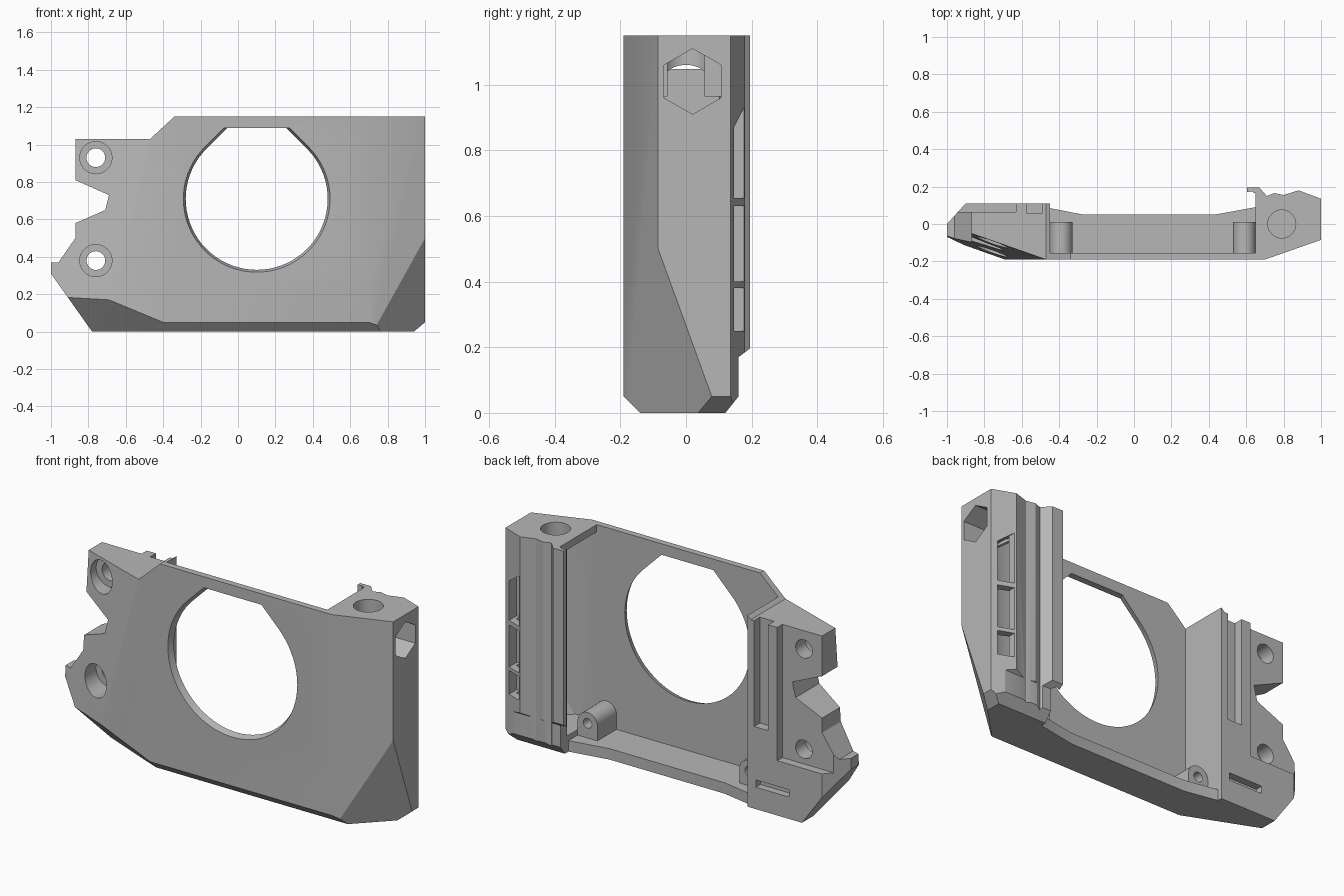
import bpy, bmesh, math
from mathutils import Vector, Matrix

old = bpy.data.objects.get("Cube")
if old:
    bpy.data.objects.remove(old, do_unlink=True)

grey = bpy.data.materials.new("plain grey")
grey.use_nodes = True
GREY = (0.47, 0.47, 0.47, 1)
grey.diffuse_color = GREY
grey.node_tree.nodes["Principled BSDF"].inputs["Base Color"].default_value = GREY


def make_object(name, bm):
    bmesh.ops.recalc_face_normals(bm, faces=bm.faces)
    mesh = bpy.data.meshes.new(name)
    bm.to_mesh(mesh)
    bm.free()
    mesh.materials.append(grey)
    ob = bpy.data.objects.new(name, mesh)
    bpy.context.collection.objects.link(ob)
    return ob


def prism(name, profile, axis, start, end, end_profile=None):
    """Extrude a 2D profile along an axis, optionally lofting to a second one."""
    place = {"x": lambda p, d: (d, *p),
             "y": lambda p, d: (p[0], d, p[1]),
             "z": lambda p, d: (*p, d)}[axis]
    bm = bmesh.new()
    a = [bm.verts.new(place(p, start)) for p in profile]
    b = [bm.verts.new(place(p, end)) for p in end_profile or profile]
    bm.faces.new(a)
    bm.faces.new(b[::-1])
    for i in range(len(a)):
        j = (i + 1) % len(a)
        bm.faces.new((a[i], a[j], b[j], b[i]))
    return make_object(name, bm)


def box(name, x, y, z):
    return prism(name, [(x[0], y[0]), (x[1], y[0]), (x[1], y[1]), (x[0], y[1])], "z", *z)


def arc(cx, cy, r, n=48, a0=0, a1=360, closed=True):
    steps = n if closed else n - 1
    return [(cx + r * math.cos(math.radians(a0 + (a1 - a0) * i / steps)),
             cy + r * math.sin(math.radians(a0 + (a1 - a0) * i / steps))) for i in range(n)]


def half_space(p, q, r, outside):
    """Large block lying on the plane p-q-r, on the side of the given point."""
    p, q, r = Vector(p), Vector(q), Vector(r)
    n = (q - p).cross(r - p).normalized()
    if n.dot(Vector(outside) - p) < 0:
        n.negate()
    bm = bmesh.new()
    bmesh.ops.create_cube(bm, size=4)
    turn = n.to_track_quat("Z", "Y").to_matrix().to_4x4()
    bmesh.ops.transform(bm, matrix=Matrix.Translation(p + n * 2) @ turn, verts=bm.verts)
    return make_object("cutter", bm)


def combine(target, tool, operation="DIFFERENCE"):
    mod = target.modifiers.new("combine", "BOOLEAN")
    mod.operation, mod.solver, mod.object = operation, "EXACT", tool
    bpy.context.view_layer.objects.active = target
    bpy.ops.object.modifier_apply(modifier=mod.name)
    bpy.data.objects.remove(tool, do_unlink=True)


# Body: front outline crossed with plan and side outlines
outline = [(-0.78, 0), (0.94, 0), (1, 0.05), (1, 1.15), (-0.34, 1.15), (-0.47, 1.03),
           (-0.87, 1.03), (-0.87, 0.81), (-0.69, 0.73), (-0.71, 0.65), (-0.87, 0.58),
           (-0.87, 0.5), (-0.96, 0.37), (-1, 0.37), (-1, 0.31)]
plan = [(-1, -0.19), (0.7, -0.19), (1, -0.085), (1, 0.135), (0.88, 0.18), (0.8, 0.155),
        (0.75, 0.165), (0.71, 0.15), (0.67, 0.195), (0.605, 0.195), (0.605, 0.17),
        (0.63, 0.175), (0.65, 0.16), (0.65, 0.09), (0.43, 0.05), (-0.27, 0.05),
        (-0.45, 0.085), (-0.45, 0.11), (-0.9, 0.11), (-1, 0)]
side = [(-0.14, 0), (0.12, 0), (0.16, 0.05), (0.16, 0.17), (0.2, 0.2), (0.2, 1.2),
        (-0.19, 1.2), (-0.19, 0.05)]
frame = prism("frame", outline, "y", -0.3, 0.3)
combine(frame, prism("plan", plan, "z", -0.1, 1.3), "INTERSECT")
combine(frame, prism("side", side, "x", -1.2, 1.2), "INTERSECT")

# Sloped facets on the front corners
combine(frame, half_space((-0.47, -0.19, 1.03), (-0.69, -0.19, 0.17), (-0.87, -0.05, 1.03), (-1, -1, 0.5)))
combine(frame, half_space((-0.69, -0.19, 0.17), (-0.4, -0.19, 0.05), (-0.4, -0.14, 0), (-1, -1, -1)))
combine(frame, half_space((1, -0.085, 0.5), (1, 0.075, 0.06), (0.73, -0.185, 0.03), (1, -1, -1)))

# Open bay between the two columns
combine(frame, box("bay", (-0.45, 0.65), (-0.155, 0.165), (0.06, 1.3)))

# Hollow right column with a sloped ceiling
cavity = prism("cavity", [(0.6, -0.154), (0.7, -0.154), (0.95, -0.065), (0.95, 0.11),
                          (0.88, 0.14), (0.65, 0.1), (0.6, 0.1)], "z", 0.09, 1.3)
combine(cavity, half_space((0.65, 0, 1.11), (0.95, 0, 0.88), (0.65, 1, 1.11), (0.8, 0, 3)))
combine(cavity, half_space((1, -0.045, 0.5), (1, 0.115, 0.06), (0.73, -0.145, 0.03), (1, -1, -1)))
combine(frame, cavity)

# Windows, top screw hole and hexagonal pocket in the right column
for z in ((0.25, 0.38), (0.4, 0.63), (0.655, 0.87)):
    combine(frame, box("window", (0.89, 0.97), (0.08, 0.3), z))
combine(frame, prism("window_peak", [(0.89, 0.86), (0.97, 0.86), (0.97, 0.87), (0.89, 0.93)], "y", 0.08, 0.3))
combine(frame, prism("screw_hole", arc(0.79, 0, 0.075), "z", 0.92, 1.3))
combine(frame, prism("hex_pocket", arc(0.02, 1.01, 0.1, 6, 30, 390), "x", 0.84, 1.1))

# Large opening: circle with a clipped peak, flared towards the front
def opening(r):
    half = r * math.sqrt(2) - 0.38
    return arc(0.1, 0.71, r, 55, 135, 405, False) + [(0.1 + half, 1.09), (0.1 - half, 1.09)]


combine(frame, prism("opening", opening(0.396), "y", -0.2, -0.14, opening(0.374)))

# Left column: stepped back, rail groove and foot
combine(frame, box("ear_step", (-1.2, -0.63), (0.065, 0.3), (0.3, 1.3)))
combine(frame, prism("groove", [(-0.575, 0.3), (-0.575, 0.06), (-0.49, 0.06), (-0.49, 0.3)], "z", 0.45, 1.3))
combine(frame, box("rail_slot", (-0.7, -0.5), (0.07, 0.3), (0.12, 0.16)))

# Counterbored screw holes in the ears
for z in (0.38, 0.93):
    combine(frame, prism("bore", arc(-0.76, z, 0.086), "y", -0.3, -0.02))
    combine(frame, prism("hole", arc(-0.76, z, 0.05), "y", -0.3, 0.3))

# Arched bosses on the bay floor
parts = [frame]
for name, x in (("left_boss", 0.59), ("right_boss", -0.39)):
    profile = [(x - 0.06, 0.05), (x + 0.06, 0.05)] + arc(x, 0.14, 0.06, 17, 0, 180, False)
    boss = prism(name, profile, "y", -0.16, 0.01)
    combine(boss, prism("boss_hole", arc(x, 0.14, 0.026, 24), "y", -0.1, 0.1))
    parts.append(boss)

bpy.ops.object.select_all(action="DESELECT")
for ob in parts:
    ob.select_set(True)
bpy.context.view_layer.objects.active = frame
bpy.ops.object.shade_smooth_by_angle(angle=math.radians(20))
